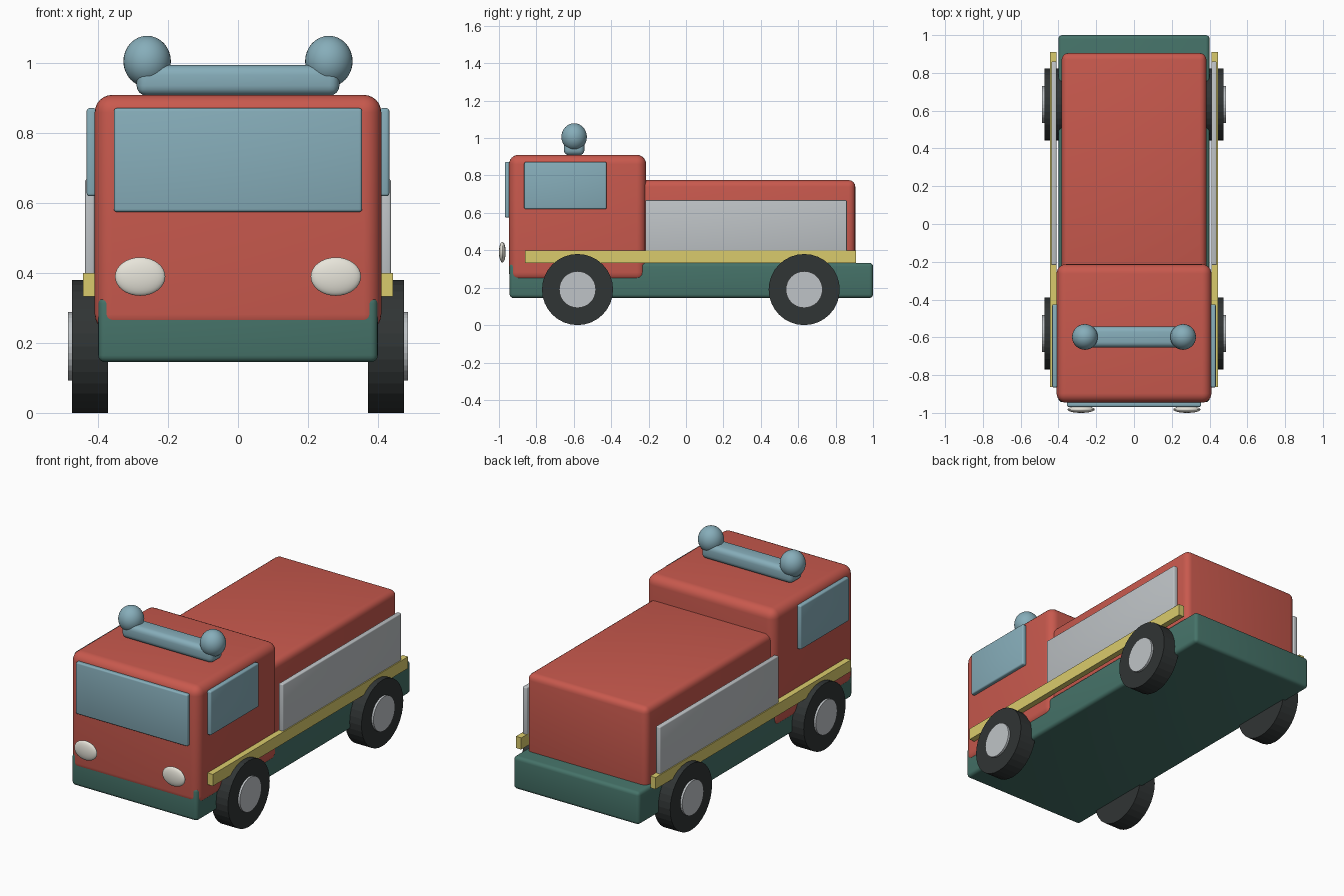
import bpy
import math

if "Cube" in bpy.data.objects:
    bpy.data.objects.remove(bpy.data.objects["Cube"])


def material(name, rgb):
    m = bpy.data.materials.new(name)
    m.diffuse_color = (*rgb, 1)
    m.use_nodes = True
    m.node_tree.nodes["Principled BSDF"].inputs["Base Color"].default_value = m.diffuse_color
    return m


RED = material("red_paint", (0.58, 0.10, 0.075))
GREEN = material("green_chassis", (0.06, 0.17, 0.14))
BLUE = material("blue_glass", (0.24, 0.42, 0.49))
YELLOW = material("yellow_stripe", (0.70, 0.60, 0.15))
SILVER = material("silver", (0.52, 0.55, 0.57))
BLACK = material("tyre_black", (0.03, 0.035, 0.035))
CREAM = material("lamp_cream", (0.80, 0.78, 0.70))


def finish(ob, name, mat):
    ob.name = name
    ob.data.materials.append(mat)
    bpy.ops.object.shade_smooth_by_angle(angle=math.radians(30))
    return ob


def box(name, lo, hi, mat, bevel=0.0, segments=4):
    mid = [(a + b) / 2 for a, b in zip(lo, hi)]
    bpy.ops.mesh.primitive_cube_add(size=1, location=mid)
    ob = bpy.context.object
    ob.scale = [b - a for a, b in zip(lo, hi)]
    bpy.ops.object.transform_apply(location=False, rotation=False, scale=True)
    if bevel:
        mod = ob.modifiers.new("rounded_edges", 'BEVEL')
        mod.width = bevel
        mod.segments = segments
        bpy.ops.object.modifier_apply(modifier=mod.name)
    return finish(ob, name, mat)


def side_box(name, side, x, y, z, mat, bevel=0.0):
    xs = sorted((side * x[0], side * x[1]))
    return box(name, (xs[0], y[0], z[0]), (xs[1], y[1], z[1]), mat, bevel, 3)


def ellipsoid(name, loc, radii, mat):
    bpy.ops.mesh.primitive_uv_sphere_add(segments=32, ring_count=16, radius=1, location=loc)
    ob = bpy.context.object
    ob.scale = radii
    bpy.ops.object.transform_apply(location=False, rotation=False, scale=True)
    return finish(ob, name, mat)


def disc(name, side, x0, x1, y, radius, mat):
    bpy.ops.mesh.primitive_cylinder_add(
        vertices=32, radius=radius, depth=x1 - x0,
        location=(side * (x0 + x1) / 2, y, 0.19), rotation=(0, math.pi / 2, 0))
    ob = bpy.context.object
    ob.name = name
    ob.data.materials.append(mat)
    return ob


# Main body blocks
box("chassis", (-0.40, -0.943, 0.145), (0.40, 1.0, 0.333), GREEN, 0.02)
box("cab", (-0.41, -0.946, 0.232), (0.41, -0.213, 0.91), RED, 0.05, 6)
box("rear_body", (-0.383, -0.26, 0.23), (0.383, 0.905, 0.775), RED, 0.035)

# Windscreen and roof light bar
box("windscreen", (-0.355, -0.968, 0.575), (0.355, -0.94, 0.872), BLUE, 0.008, 3)
box("light_bar", (-0.29, -0.653, 0.908), (0.29, -0.543, 0.995), BLUE, 0.028)

# Parts repeated on both sides
for side, label in ((-1, "left"), (1, "right")):
    side_box(f"{label}_window", side, (0.405, 0.433), (-0.865, -0.425), (0.62, 0.872), BLUE, 0.008)
    side_box(f"{label}_shutter_panel", side, (0.41, 0.438), (-0.217, 0.86), (0.375, 0.668), SILVER, 0.006)
    side_box(f"{label}_stripe", side, (0.41, 0.444), (-0.862, 0.91), (0.333, 0.40), YELLOW)
    ellipsoid(f"{label}_beacon", (side * 0.26, -0.598, 1.006), (0.068, 0.068, 0.073), BLUE)
    ellipsoid(f"{label}_headlight", (side * 0.28, -0.982, 0.39), (0.072, 0.018, 0.055), CREAM)
    for y, end in ((-0.58, "front"), (0.632, "rear")):
        disc(f"{end}_{label}_wheel", side, 0.372, 0.475, y, 0.19, BLACK)
        disc(f"{end}_{label}_hub", side, 0.46, 0.487, y, 0.098, SILVER)
